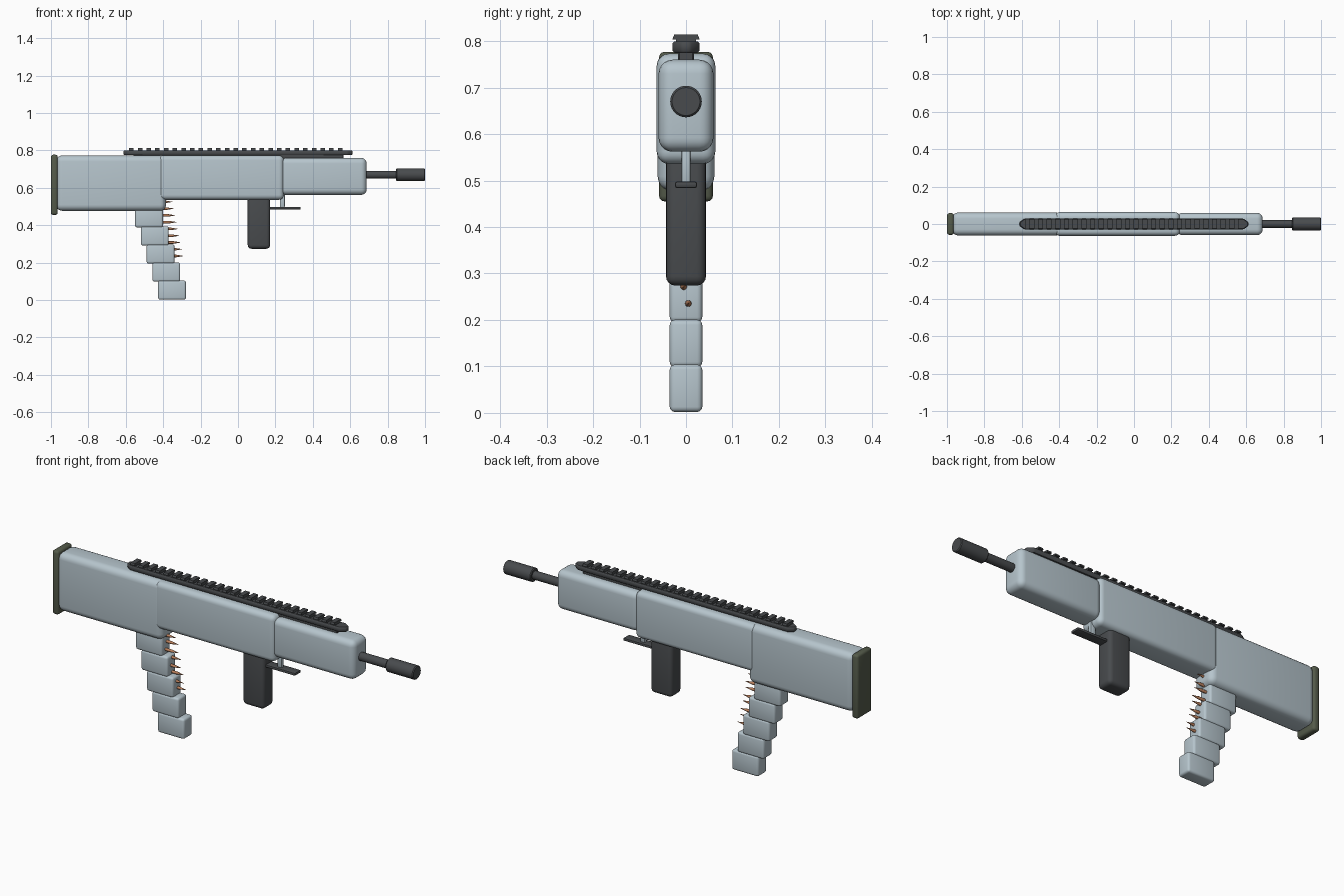
import bpy
import bmesh
import math
from mathutils import Matrix, Vector

cube = bpy.data.objects.get("Cube")
if cube:
    bpy.data.objects.remove(cube, do_unlink=True)


def material(name, r, g, b):
    m = bpy.data.materials.new(name)
    m.use_nodes = True
    m.diffuse_color = (r, g, b, 1)
    m.node_tree.nodes["Principled BSDF"].inputs["Base Color"].default_value = (r, g, b, 1)
    return m


SHELL = material("pale blue grey", 0.47, 0.56, 0.61)
DARK = material("charcoal", 0.065, 0.07, 0.075)
OLIVE = material("olive rubber", 0.09, 0.105, 0.07)
COPPER = material("copper", 0.50, 0.22, 0.11)


def finish(name, bm, mat):
    mesh = bpy.data.meshes.new(name)
    bmesh.ops.recalc_face_normals(bm, faces=bm.faces)
    bm.to_mesh(mesh)
    bm.free()
    mesh.materials.append(mat)
    ob = bpy.data.objects.new(name, mesh)
    bpy.context.collection.objects.link(ob)
    bpy.ops.object.select_all(action="DESELECT")
    ob.select_set(True)
    bpy.context.view_layer.objects.active = ob
    bpy.ops.object.shade_smooth_by_angle(angle=math.radians(40))
    return ob


def add_box(bm, x, y, z):
    """Box between x and z limits, y is the half width."""
    size = Matrix.Diagonal((x[1] - x[0], 2 * y, z[1] - z[0], 1))
    centre = Matrix.Translation((sum(x) / 2, 0, sum(z) / 2))
    return bmesh.ops.create_cube(bm, size=1, matrix=centre @ size)["verts"]


def rounded_box(name, x, y, z, mat, radius, segments=5):
    bm = bmesh.new()
    add_box(bm, x, y, z)
    bmesh.ops.bevel(bm, geom=bm.edges[:], offset=radius, segments=segments,
                    profile=0.5, affect="EDGES")
    return finish(name, bm, mat)


def lathe(bm, profile, y, z, sides):
    """Closed solid of revolution along x, from (x, radius) points."""
    rings = []
    for x, r in profile:
        rings.append([bm.verts.new((x, y + r * math.cos(a), z + r * math.sin(a)))
                      for a in (math.tau * i / sides for i in range(sides))])
    for a, b in zip(rings, rings[1:]):
        for i in range(sides):
            j = (i + 1) % sides
            bm.faces.new((a[i], a[j], b[j], b[i]))
    bm.faces.new(rings[0])
    bm.faces.new(rings[-1])


# Three overlapping shell sections and the end pad
rounded_box("rear_body", (-0.972, -0.385), 0.061, (0.477, 0.773), SHELL, 0.032)
rounded_box("middle_body", (-0.425, 0.245), 0.063, (0.536, 0.773), SHELL, 0.026)
rounded_box("front_body", (0.228, 0.688), 0.059, (0.562, 0.76), SHELL, 0.03)
rounded_box("end_pad", (-1.0, -0.964), 0.058, (0.455, 0.777), OLIVE, 0.012, 3)

# Barrel with a thicker muzzle
bm = bmesh.new()
lathe(bm, [(0.66, 0.021), (0.845, 0.021), (0.845, 0.030), (0.849, 0.034),
           (0.996, 0.034), (1.0, 0.030)], 0, 0.67, 32)
finish("barrel", bm, DARK)

# Top rail: tapered base, riser, and cross slats with a narrow neck
bm = bmesh.new()
outline = [(-0.612, 0.010), (-0.585, 0.029), (0.585, 0.029), (0.612, 0.010)]
loop = outline + [(x, -y) for x, y in reversed(outline)]
base = bm.faces.new([bm.verts.new((x, y, 0.775)) for x, y in loop])
top = bmesh.ops.extrude_face_region(bm, geom=[base])["geom"]
for v in top:
    if isinstance(v, bmesh.types.BMVert):
        v.co += Vector((0, 0, 0.024))
bmesh.ops.bevel(bm, geom=bm.edges[:], offset=0.004, segments=1, affect="EDGES")
finish("rail_base", bm, DARK)
rounded_box("rail_riser", (-0.56, 0.565), 0.017, (0.755, 0.779), DARK, 0.003, 1)

bm = bmesh.new()
for i in range(25):
    x = -0.57 + i * 0.0465
    add_box(bm, (x - 0.012, x + 0.012), 0.021, (0.796, 0.806))
    slat = add_box(bm, (x - 0.012, x + 0.012), 0.029, (0.804, 0.814))
    for v in slat:
        if v.co.z > 0.81:
            v.co.y *= 0.88
finish("rail_slats", bm, DARK)

# Handle and the small lever in front of it
rounded_box("handle", (0.052, 0.172), 0.043, (0.274, 0.555), DARK, 0.02, 4)
rounded_box("lever_plate", (0.16, 0.335), 0.024, (0.484, 0.498), DARK, 0.005, 2)
rounded_box("lever_post", (0.224, 0.25), 0.01, (0.494, 0.58), SHELL, 0.005, 2)

# Stepped stack of blocks below the rear body
for i in range(5):
    left = -0.55 + i * 0.0307
    low = 0.388 - i * 0.0965
    rounded_box(f"stack_block_{i + 1}", (left, left + 0.149), 0.035,
                (low, low + 0.102), SHELL, 0.011, 3)

# Pointed studs along the front of the stack
bm = bmesh.new()
for i in range(9):
    z = 0.525 - i * 0.0362
    x = -0.405 + i * 0.0073
    lathe(bm, [(x - 0.02, 0.007), (x + 0.016, 0.007), (x + 0.03, 0.0045),
               (x + 0.054, 0.0008)], 0.005 * (-1) ** i, z, 12)
finish("studs", bm, COPPER)
